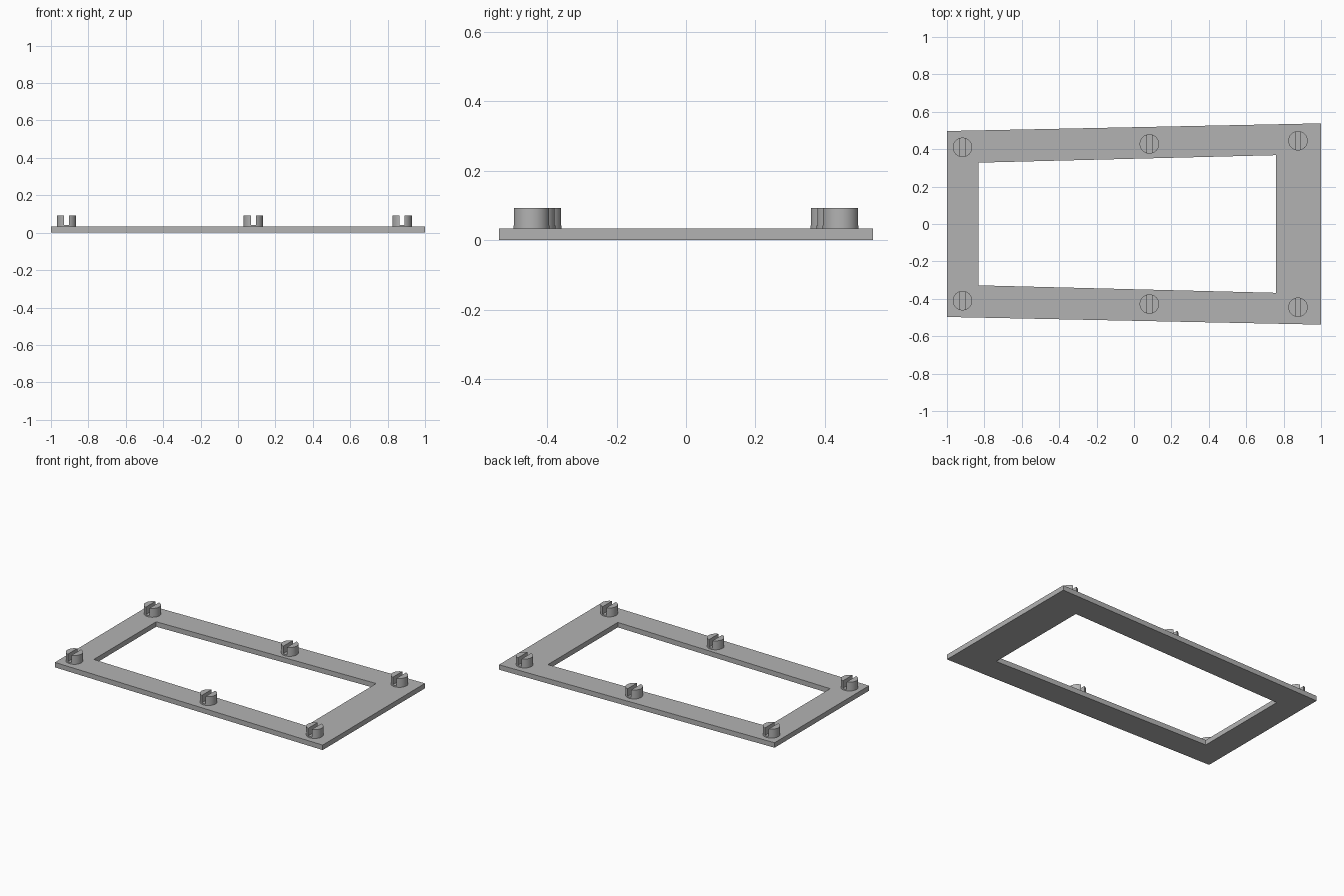
import bpy
import bmesh
import math

cube = bpy.data.objects.get("Cube")
if cube:
    bpy.data.objects.remove(cube, do_unlink=True)

PLATE_TOP = 0.033
SLOT_FLOOR = 0.042
PEG_TOP = 0.092
PEG_RADIUS = 0.052
SLOT_HALF = 0.0135

grey = bpy.data.materials.new("plain grey")
grey.use_nodes = True
colour = (0.45, 0.45, 0.45, 1)
grey.diffuse_color = colour
grey.node_tree.nodes["Principled BSDF"].inputs["Base Color"].default_value = colour


def finish(bm, name):
    """Turn a bmesh into a named grey object."""
    bmesh.ops.recalc_face_normals(bm, faces=bm.faces)
    mesh = bpy.data.meshes.new(name)
    bm.to_mesh(mesh)
    bm.free()
    mesh.materials.append(grey)
    obj = bpy.data.objects.new(name, mesh)
    bpy.context.collection.objects.link(obj)
    return obj


def raise_faces(bm, faces, height):
    """Extrude faces straight up and drop the covered originals."""
    out = bmesh.ops.extrude_face_region(bm, geom=faces)["geom"]
    verts = [g for g in out if isinstance(g, bmesh.types.BMVert)]
    bmesh.ops.translate(bm, verts=verts, vec=(0, 0, height))


# Tapered frame plate with an open window
bm = bmesh.new()
outer = [(-1, -0.497), (1, -0.538), (1, 0.538), (-1, 0.497)]
inner = [(-0.832, -0.328), (0.76, -0.368), (0.76, 0.368), (-0.832, 0.328)]
rings = [[bm.verts.new((x, y, 0)) for x, y in ring] for ring in (outer, inner)]
for i in range(4):
    j = (i + 1) % 4
    bm.faces.new((rings[0][i], rings[0][j], rings[1][j], rings[1][i]))
bottom = bm.faces[:]
out = bmesh.ops.extrude_face_region(bm, geom=bottom, use_keep_orig=True)["geom"]
bmesh.ops.translate(bm, verts=[g for g in out if isinstance(g, bmesh.types.BMVert)],
                    vec=(0, 0, PLATE_TOP))
finish(bm, "frame_plate")


def make_peg(name, x, y):
    """Round peg split by a slot that runs front to back."""
    bm = bmesh.new()
    bmesh.ops.create_circle(bm, cap_ends=True, segments=32, radius=PEG_RADIUS)
    for side in (-SLOT_HALF, SLOT_HALF):
        bmesh.ops.bisect_plane(bm, geom=bm.verts[:] + bm.edges[:] + bm.faces[:],
                               plane_co=(side, 0, 0), plane_no=(1, 0, 0))
    # Solid foot, then a prong on each side of the slot
    raise_faces(bm, bm.faces[:], SLOT_FLOOR - PLATE_TOP)
    bm.normal_update()
    prongs = [f for f in bm.faces if abs(f.normal.z) > 0.9
              and abs(f.calc_center_median().x) > SLOT_HALF]
    raise_faces(bm, prongs, PEG_TOP - SLOT_FLOOR)
    peg = finish(bm, name)
    peg.location = (x, y, PLATE_TOP)
    bpy.ops.object.select_all(action="DESELECT")
    peg.select_set(True)
    bpy.context.view_layer.objects.active = peg
    bpy.ops.object.shade_smooth_by_angle(angle=math.radians(30))


# Three pegs along each long rail
for label, x, y in (("right", -0.917, 0.41), ("middle", 0.082, 0.428), ("left", 0.877, 0.445)):
    make_peg("front_" + label + "_peg", x, -y)
    make_peg("back_" + label + "_peg", x, y)
